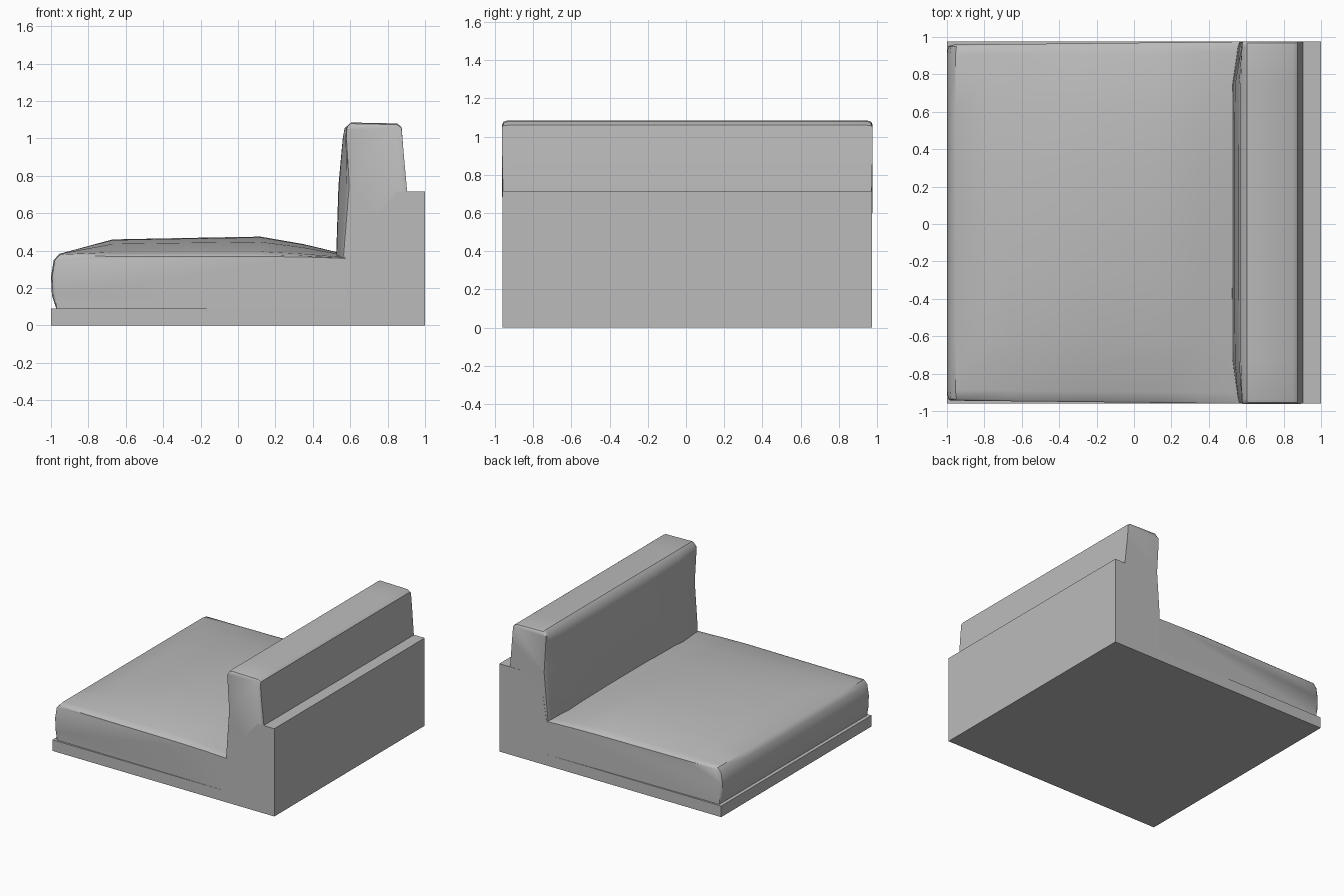
import bpy, bmesh, math

cube = bpy.data.objects.get("Cube")
if cube:
    bpy.data.objects.remove(cube, do_unlink=True)

# Single grey upholstery colour
GREY = (0.5, 0.5, 0.5, 1)
mat = bpy.data.materials.new("grey fabric")
mat.use_nodes = True
mat.diffuse_color = GREY
bsdf = next(n for n in mat.node_tree.nodes if n.type == 'BSDF_PRINCIPLED')
bsdf.inputs["Base Color"].default_value = GREY


def loft(name, sections, smooth=True):
    """Skin a list of closed (x, y, z) rings and cap both ends."""
    bm = bmesh.new()
    rings = [[bm.verts.new(p) for p in s] for s in sections]
    n = len(rings[0])
    for a, b in zip(rings, rings[1:]):
        for i in range(n):
            j = (i + 1) % n
            bm.faces.new((a[i], a[j], b[j], b[i]))
    bm.faces.new(rings[0])
    bm.faces.new(rings[-1][::-1])
    bmesh.ops.recalc_face_normals(bm, faces=bm.faces)
    me = bpy.data.meshes.new(name)
    bm.to_mesh(me)
    bm.free()
    me.materials.append(mat)
    ob = bpy.data.objects.new(name, me)
    bpy.context.collection.objects.link(ob)
    if smooth:
        bpy.ops.object.select_all(action='DESELECT')
        ob.select_set(True)
        bpy.context.view_layer.objects.active = ob
        bpy.ops.object.shade_smooth_by_angle(angle=math.radians(40))
    return ob


MID = 0.007          # middle of the seat across its width
HALF = 0.968         # half width of the frame

# L-shaped frame: low plinth and tall back
outline = [(-1, 0), (1, 0), (1, 0.715), (0.63, 0.715), (0.575, 0.36),
           (0.575, 0.09), (-1, 0.09)]
loft("frame", [[(x, MID + s * HALF, z) for x, z in outline] for s in (-1, 1)],
     smooth=False)


# Seat cushion: domed sections, narrowing slightly towards the open edge
def seat_section(v, dome, inset):
    pts = [(-0.97, 0.085), (-0.995 + inset, 0.16), (-1 + inset, 0.26),
           (-0.985 + inset, 0.35), (-0.955 + inset, 0.383 - inset * 0.6),
           (-0.67, 0.375 + 0.085 * dome), (-0.27, 0.375 + 0.093 * dome),
           (0.12, 0.375 + 0.1 * dome), (0.35, 0.37 + 0.065 * dome),
           (0.58, 0.36 + 0.02 * dome), (0.58, 0.085)]
    return [(x, MID + v * (0.951 + 0.017 * (x + 1) / 1.58), z) for x, z in pts]


seat_rows = [(1.0, -0.06, 0.02), (0.99, 0.04, 0.006), (0.94, 0.2, 0.0),
             (0.65, 0.72, 0.0), (0.3, 0.96, 0.0)]
seat_rows = [(-v, d, i) for v, d, i in seat_rows] + [(0, 1, 0)] + seat_rows[::-1]
loft("seat_cushion", [seat_section(*r) for r in seat_rows])


# Back cushion: tapered section whose front bulges between the ends
def back_section(y, bulge, drop):
    pts = [(0.57 - 0.03 * bulge, 0.3), (0.565 - 0.04 * bulge, 0.38),
           (0.595 - 0.058 * bulge, 0.75), (0.58 - 0.02 * bulge, 1.0),
           (0.58 - 0.01 * bulge, 1.055 - drop * 0.5), (0.605, 1.085 - drop),
           (0.85, 1.08 - drop), (0.875, 1.06 - drop * 0.5),
           (0.885, 0.93), (0.905, 0.71), (0.905, 0.3)]
    return [(x, MID + y * (1 if z > 0.71 else 0.995), z) for x, z in pts]


back_rows = [(0.97, 0.0, 0.022), (0.962, 0.1, 0.006), (0.94, 0.25, 0.0),
             (0.74, 0.95, 0.0), (0.4, 1.0, 0.0)]
back_rows = [(-y, b, d) for y, b, d in back_rows] + back_rows[::-1]
loft("back_cushion", [back_section(*r) for r in back_rows])
